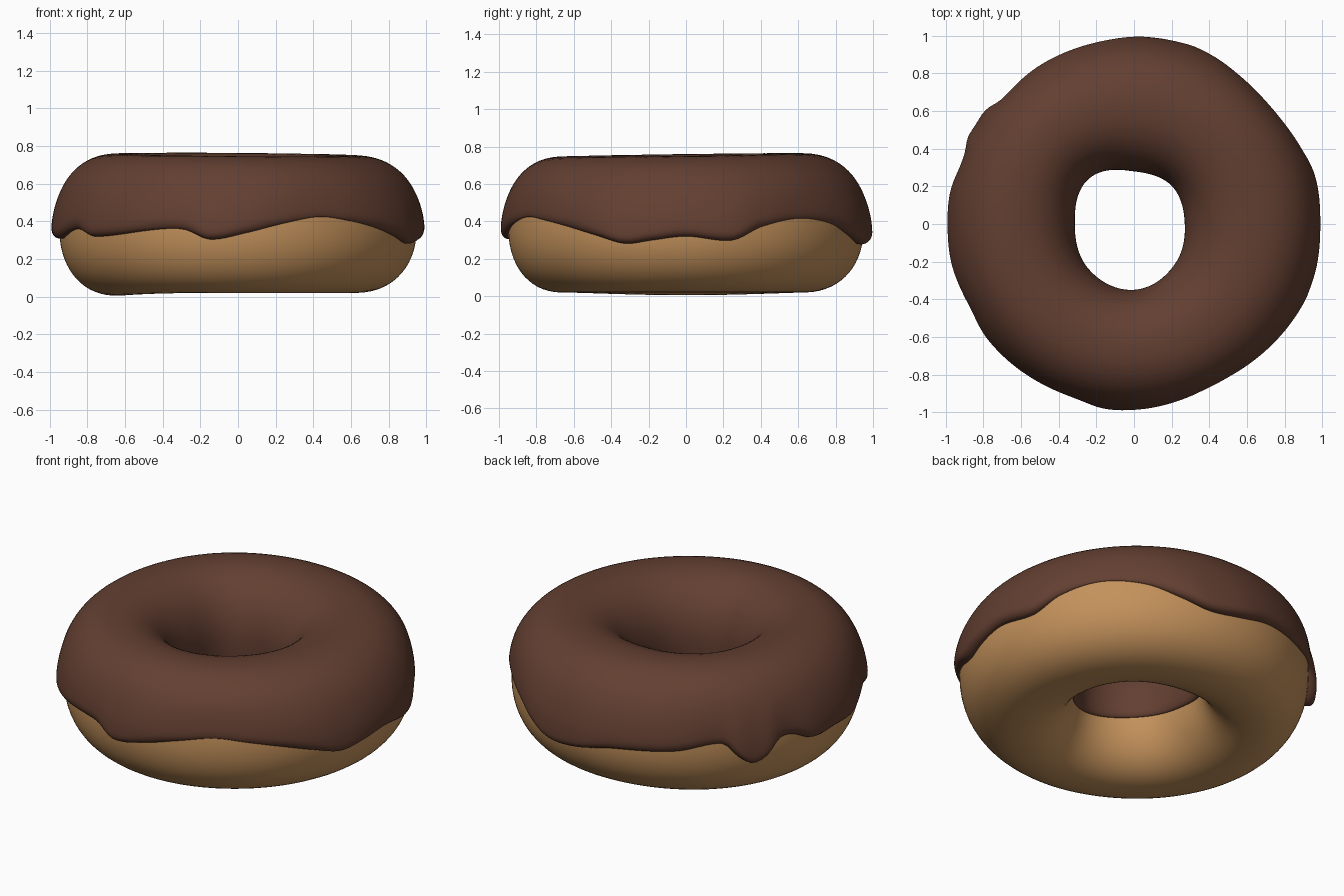
import bpy, bmesh, math

if "Cube" in bpy.data.objects:
    bpy.data.objects.remove(bpy.data.objects["Cube"])

SEG = 192      # steps around the ring
N = 2.2        # squareness of the tube section
ZC, B = 0.37, 0.35
R_OUT = 0.95


def periodic(points):
    """Smooth periodic curve through (degrees, value) points."""
    pts = sorted(points)
    n = len(pts)

    def at(i):
        return pts[i % n][0] + 360 * (i // n), pts[i % n][1]

    def slope(i):
        (a, va), (b, vb) = at(i - 1), at(i + 1)
        return (vb - va) / (b - a)

    def f(deg):
        deg = (deg - pts[0][0]) % 360 + pts[0][0]
        i = max(k for k in range(n) if pts[k][0] <= deg)
        (a, va), (b, vb) = at(i), at(i + 1)
        h = b - a
        t = (deg - a) / h
        return ((2*t**3 - 3*t*t + 1) * va + (t**3 - 2*t*t + t) * h * slope(i)
                + (3*t*t - 2*t**3) * vb + (t**3 - t*t) * h * slope(i + 1))
    return f


# radius of the hole, and heights of the icing's outer and inner edges
hole = periodic([(0, .27), (45, .285), (90, .28), (135, .34), (180, .315),
                 (225, .34), (270, .35), (315, .305)])
outer_edge = periodic([(0, .32), (15, .30), (25, .37), (39, .415), (54, .39),
                       (65, .33), (76, .28), (88, .295), (100, .333), (122, .355),
                       (137, .39), (142, .31), (147, .26), (152, .29), (157, .365),
                       (162, .37), (170, .315), (181, .317), (192, .312), (207, .36),
                       (218, .32), (246, .36), (253, .355), (261, .305), (273, .34),
                       (285, .39), (297, .425), (308, .405), (319, .37), (330, .325),
                       (340, .283), (349, .30)])
inner_edge = periodic([(0, .29), (70, .27), (128, .265), (190, .30), (232, .31), (308, .27)])


def spow(v, e):
    return math.copysign(abs(v) ** e, v)


def tube(deg, phi, off):
    """Point on the dough at ring angle deg and section angle phi, pushed out by off."""
    th = math.radians(deg)
    r_in = hole(deg) + 0.02
    rc, a = (R_OUT + r_in) / 2, (R_OUT - r_in) / 2
    c, s = math.cos(phi), math.sin(phi)
    r = rc + a * spow(c, 2 / N) + off * c
    z = ZC + B * spow(s, 2 / N) + off * s
    # slight unevenness of the top and the underside
    if s > 0:
        z += s * 0.01 * math.cos(th - math.radians(120))
    else:
        z += s * 0.015 * max(0, -math.cos(th)) ** 3
    return (r * math.cos(th), r * math.sin(th), z)


def section_angle(z):
    return math.asin(max(-1, min(1, spow((z - ZC) / B, N / 2))))


def make(name, rings, closed, color):
    bm = bmesh.new()
    vs = [[bm.verts.new(p) for p in ring] for ring in rings]
    m = len(vs[0])
    for i in range(len(vs)):
        p, q = vs[i], vs[(i + 1) % len(vs)]
        for j in range(m if closed else m - 1):
            k = (j + 1) % m
            bm.faces.new((p[j], q[j], q[k], p[k]))
    for f in bm.faces:
        f.smooth = True
    bmesh.ops.recalc_face_normals(bm, faces=bm.faces)
    me = bpy.data.meshes.new(name)
    bm.to_mesh(me)
    bm.free()
    mat = bpy.data.materials.new(name + "_color")
    mat.diffuse_color = (*color, 1)
    mat.use_nodes = True
    mat.node_tree.nodes["Principled BSDF"].inputs["Base Color"].default_value = mat.diffuse_color
    me.materials.append(mat)
    ob = bpy.data.objects.new(name, me)
    bpy.context.collection.objects.link(ob)


angles = [360 * i / SEG for i in range(SEG)]

# dough ring
make("dough", [[tube(d, math.tau * (j + .5) / 64, 0) for j in range(64)] for d in angles],
     True, (0.55, 0.285, 0.105))


# icing with drips: thicker where it hangs lower, rounded at both lips
def icing_ring(deg, rows=56):
    ze = outer_edge(deg)
    lo, hi = section_angle(ze), math.pi - section_angle(inner_edge(deg))
    drip = min(0.05, max(0.012, 0.012 + (0.42 - ze) * 0.3))
    ring = []
    for k in range(rows + 1):
        u = 0.5 - 0.5 * math.cos(math.pi * k / rows)
        phi = lo + (hi - lo) * u
        base = 0.02 + 0.015 * max(0, math.sin(phi))
        w = math.exp(-((phi - lo) / 0.45) ** 2)
        t = base * (1 - w) + drip * w
        d = min(1, min(phi - lo, hi - phi) / 0.12)
        t *= math.sqrt(max(0, 1 - (1 - d) ** 2))
        ring.append(tube(deg, phi, t - (0.004 if k in (0, rows) else 0)))
    return ring


make("icing", [icing_ring(d) for d in angles], False, (0.125, 0.05, 0.031))
